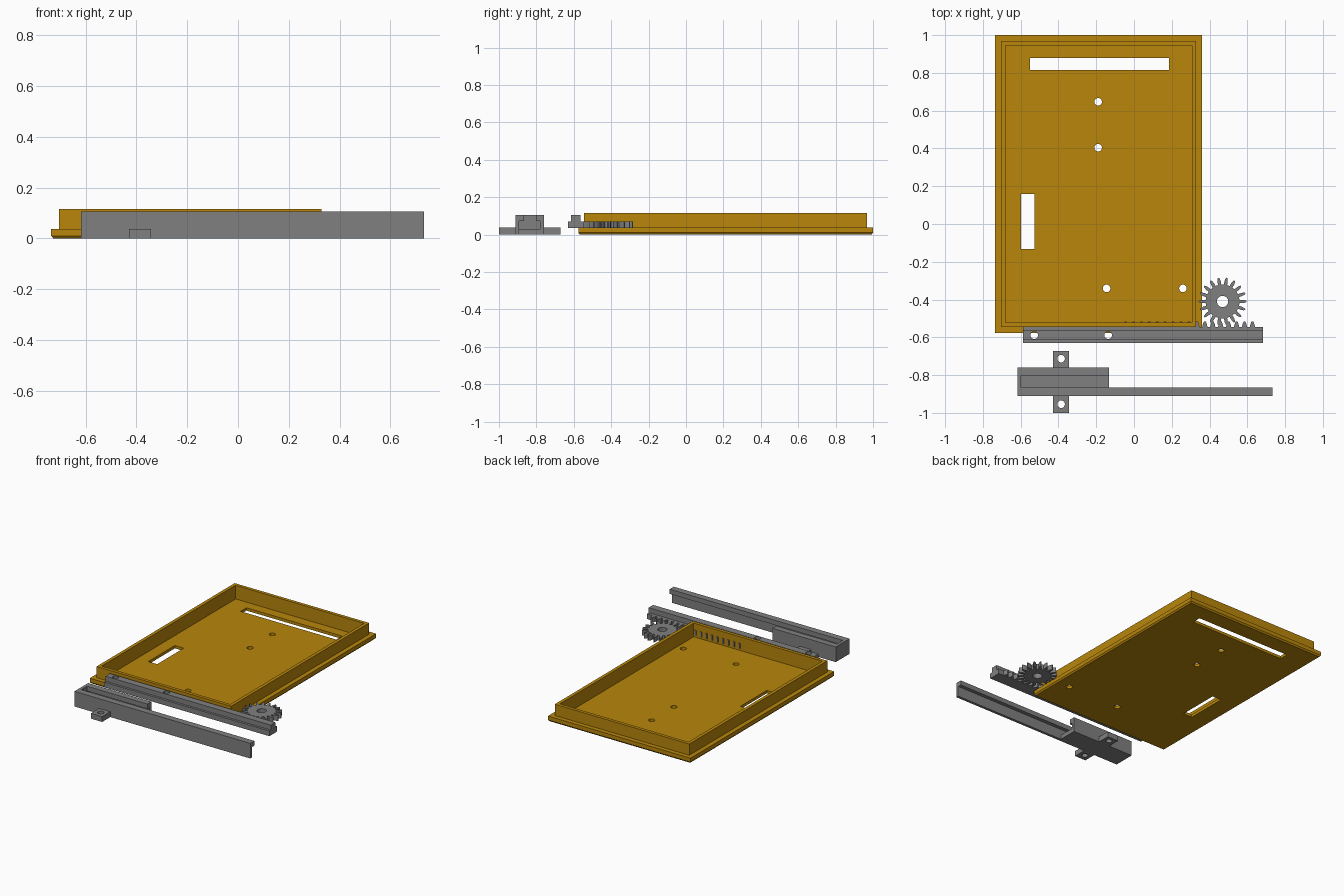
import bpy, bmesh, math

if "Cube" in bpy.data.objects:
    bpy.data.objects.remove(bpy.data.objects["Cube"])


def material(name, rgb):
    m = bpy.data.materials.new(name)
    m.diffuse_color = (*rgb, 1)
    m.use_nodes = True
    m.node_tree.nodes["Principled BSDF"].inputs["Base Color"].default_value = m.diffuse_color
    return m


GOLD = material("dark gold", (0.479, 0.238, 0.0033))
GREY = material("grey", (0.216, 0.216, 0.216))


def finish(name, bm, mat):
    bmesh.ops.recalc_face_normals(bm, faces=bm.faces)
    me = bpy.data.meshes.new(name)
    bm.to_mesh(me)
    bm.free()
    me.materials.append(mat)
    ob = bpy.data.objects.new(name, me)
    bpy.context.collection.objects.link(ob)
    return ob


def loft(bm, rings):
    """Closed skin through equal-length rings of points, capped at both ends."""
    rows = [[bm.verts.new(p) for p in ring] for ring in rings]
    n = len(rows[0])
    for a, b in zip(rows, rows[1:]):
        for i in range(n):
            j = (i + 1) % n
            bm.faces.new((a[i], a[j], b[j], b[i]))
    bm.faces.new(rows[0])
    bm.faces.new(rows[-1])


def prism(bm, outline, z0, z1):
    loft(bm, [[(x, y, z) for x, y in outline] for z in (z0, z1)])


def box(bm, x0, x1, y0, y1, z0, z1):
    prism(bm, [(x0, y0), (x1, y0), (x1, y1), (x0, y1)], z0, z1)


def extrude_x(bm, profile, x0, x1):
    loft(bm, [[(x, y, z) for y, z in profile] for x in (x0, x1)])


def hole(bm, x, y, r):
    prism(bm, [(x + r * math.cos(a * math.tau / 24), y + r * math.sin(a * math.tau / 24))
               for a in range(24)], -0.1, 0.3)


def cut(ob, bm, operation='DIFFERENCE'):
    """Apply a boolean with the shapes in bm, then drop the helper."""
    helper = finish("helper", bm, ob.data.materials[0])
    mod = ob.modifiers.new("boolean", 'BOOLEAN')
    mod.operation, mod.solver, mod.object = operation, 'EXACT', helper
    dg = bpy.context.evaluated_depsgraph_get()
    dg.update()
    me = bpy.data.meshes.new_from_object(ob.evaluated_get(dg))
    ob.modifiers.clear()
    ob.data = me
    bpy.data.objects.remove(helper)


# Tray: flanged plate with a raised rim, lofted from inset rectangles
bm = bmesh.new()
rings = []
for d, z in [(.008, 0), (0, .01), (0, .037), (.031, .037), (.031, .115), (.054, .115), (.054, .02)]:
    x0, x1, y0, y1 = -.735 + d, .36 - d, -.576 + d, 1 - d
    rings.append([(x0, y0, z), (x1, y0, z), (x1, y1, z), (x0, y1, z)])
loft(bm, rings)
tray = finish("tray", bm, GOLD)
bm = bmesh.new()
box(bm, -.55, .185, .814, .878, -.1, .3)
box(bm, -.597, -.528, -.132, .16, -.1, .3)
for x, y in [(-.19, .647), (-.19, .404), (-.145, -.341), (.259, -.341)]:
    hole(bm, x, y, .02)
cut(tray, bm)

# Rack: stepped rail with two screw holes
bm = bmesh.new()
extrude_x(bm, [(-.63, .034), (-.545, .034), (-.545, .07), (-.565, .07),
               (-.565, .105), (-.614, .105), (-.614, .07), (-.63, .07)], -.587, .682)
rack = finish("rack_rail", bm, GREY)
bm = bmesh.new()
for x in (-.528, -.137):
    hole(bm, x, -.589, .02)
cut(rack, bm)

# Rack teeth along the back edge
bm = bmesh.new()
for i in range(17):
    x = -.045 + i * .042
    prism(bm, [(x - .014, -.546), (x + .014, -.546), (x + .011, -.532),
               (x + .005, -.516), (x - .005, -.516), (x - .011, -.532)], .034, .07)
finish("rack_teeth", bm, GREY)

# Gear with a round bore
TEETH = 18
outline = []
for i in range(TEETH):
    for r, f in [(.09, -.27), (.108, -.23), (.12, -.15), (.127, -.07),
                 (.127, .07), (.12, .15), (.108, .23), (.09, .27)]:
        a = (i + f) * math.tau / TEETH
        outline.append((.469 + r * math.cos(a), -.41 + r * math.sin(a)))
bm = bmesh.new()
prism(bm, outline, .034, .07)
gear = finish("gear", bm, GREY)
bm = bmesh.new()
hole(bm, .469, -.41, .03)
cut(gear, bm)

# Guide: short channel block, with its front wall running on as a lipped bar
bm = bmesh.new()
box(bm, -.618, -.133, -.911, -.76, 0, .105)
guide = finish("guide", bm, GREY)
bm = bmesh.new()
extrude_x(bm, [(-.892, .03), (-.78, .03), (-.78, .072), (-.803, .072),
               (-.803, .2), (-.866, .2), (-.866, .072), (-.892, .072)], -.597, .2)
cut(guide, bm)
bm = bmesh.new()
extrude_x(bm, [(-.911, 0), (-.892, 0), (-.892, .072), (-.866, .072),
               (-.866, .105), (-.911, .105)], -.133, .732)
finish("guide_bar", bm, GREY)

# Mounting ears on both sides of the guide
for side, y0, y1, hy in [("front", -1, -.911, -.954), ("back", -.76, -.672, -.713)]:
    bm = bmesh.new()
    box(bm, -.429, -.343, y0, y1, 0, .037)
    ear = finish(side + "_ear", bm, GREY)
    bm = bmesh.new()
    hole(bm, -.386, hy, .02)
    cut(ear, bm)
